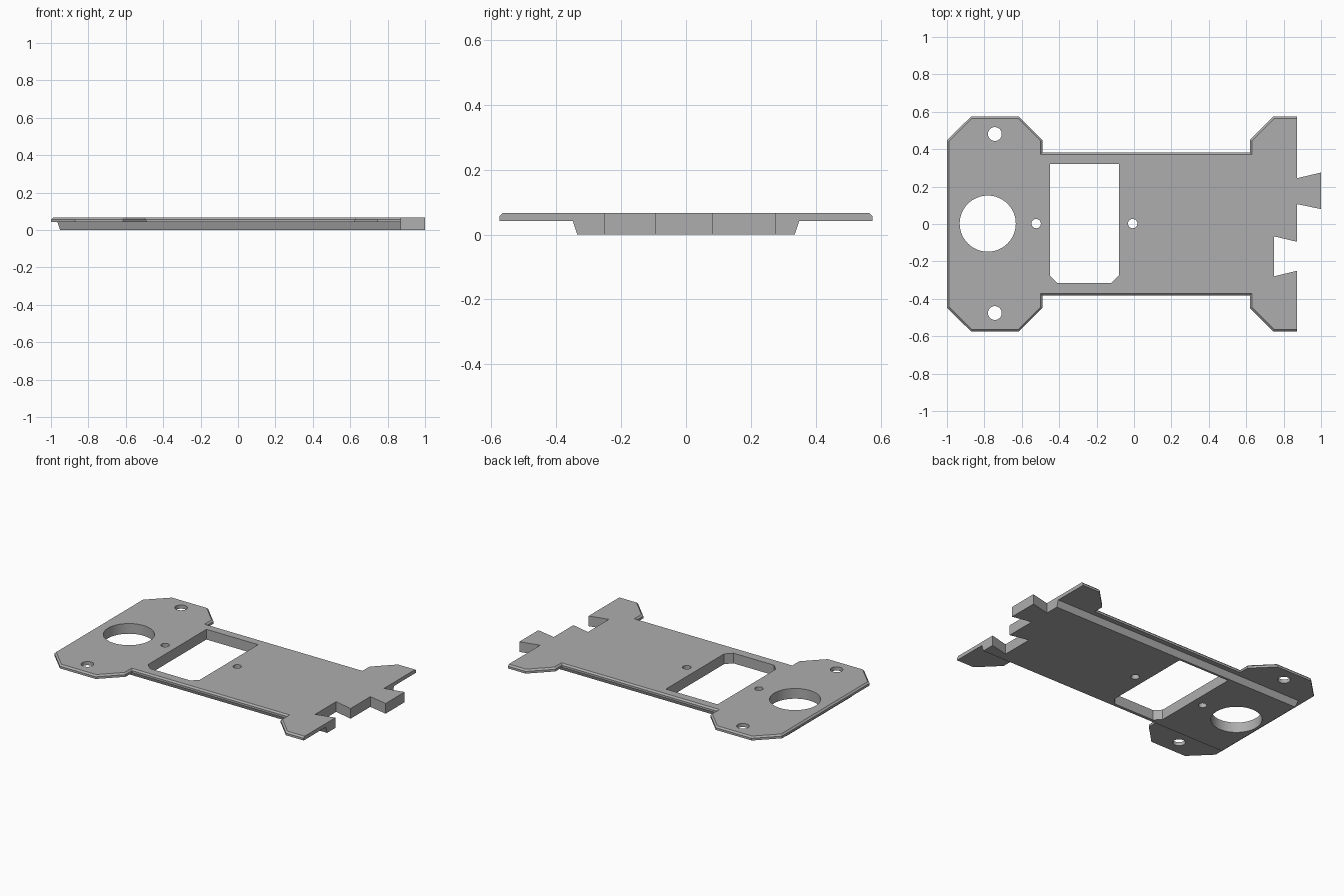
import bpy
import bmesh
import math
from mathutils import Vector
from mathutils.geometry import intersect_line_line_2d  # noqa: F401

old = bpy.data.objects.get("Cube")
if old:
    bpy.data.objects.remove(old, do_unlink=True)

grey = bpy.data.materials.new("plain grey")
grey.use_nodes = True
colour = (0.42, 0.42, 0.42, 1)
grey.diffuse_color = colour
grey.node_tree.nodes["Principled BSDF"].inputs["Base Color"].default_value = colour


def inset(points, d):
    """Move every edge of a counter-clockwise outline inward by d."""
    result = []
    for i, p in enumerate(points):
        p = Vector(p)
        a = (p - Vector(points[i - 1])).normalized()
        b = (Vector(points[(i + 1) % len(points)]) - p).normalized()
        n, m = Vector((-a.y, a.x)), Vector((-b.y, b.x))
        result.append(p + (n + m) * (d / (1 + n.dot(m))))
    return result


def loft(name, layers):
    """Closed solid through outlines at rising heights: (z, points)."""
    bm = bmesh.new()
    rings = [[bm.verts.new((p[0], p[1], z)) for p in pts] for z, pts in layers]
    count = len(rings[0])
    bm.faces.new(rings[0][::-1])
    bm.faces.new(rings[-1])
    for low, high in zip(rings, rings[1:]):
        for i in range(count):
            j = (i + 1) % count
            bm.faces.new((low[i], low[j], high[j], high[i]))
    bmesh.ops.recalc_face_normals(bm, faces=bm.faces)
    mesh = bpy.data.meshes.new(name)
    bm.to_mesh(mesh)
    bm.free()
    mesh.materials.append(grey)
    obj = bpy.data.objects.new(name, mesh)
    bpy.context.collection.objects.link(obj)
    return obj


def cutter(name, points):
    return loft(name, [(-0.1, points), (0.2, points)])


def circle(x, y, r, sides):
    return [(x + r * math.cos(math.tau * i / sides), y + r * math.sin(math.tau * i / sides))
            for i in range(sides)]


def combine(target, tool, operation):
    mod = target.modifiers.new(operation.title(), "BOOLEAN")
    mod.operation = operation
    mod.solver = "EXACT"
    mod.object = tool
    graph = bpy.context.evaluated_depsgraph_get()
    mesh = bpy.data.meshes.new_from_object(target.evaluated_get(graph))
    target.modifiers.clear()
    target.data = mesh
    bpy.data.objects.remove(tool, do_unlink=True)


# Thin plate with flared ends and a chamfered upper rim
half = [(-1, 0.447), (-0.872, 0.574), (-0.615, 0.574), (-0.49, 0.449), (-0.49, 0.382),
        (0.62, 0.382), (0.62, 0.449), (0.745, 0.574), (1.2, 0.574)]
outline = [(x, -y) for x, y in half] + half[::-1]
plate = loft("base_plate", [(0.042, outline), (0.056, outline), (0.066, inset(outline, 0.01))])

# Thick core beneath the plate with sloping sides
core_top = [(-0.965, -0.349), (1.2, -0.349), (1.2, 0.349), (-0.965, 0.349)]
core = loft("core", [(0, inset(core_top, 0.014)), (0.042, core_top), (0.05, core_top)])
combine(plate, core, "UNION")

# Right end: dovetail tab and matching socket
end = [(0.872, -0.8), (1.4, -0.8), (1.4, 0.8), (0.872, 0.8), (0.872, 0.245), (1, 0.275),
       (1, 0.08), (0.872, 0.106), (0.872, -0.095), (0.748, -0.066), (0.748, -0.28), (0.872, -0.25)]
combine(plate, cutter("end_cutter", end), "DIFFERENCE")

# Rectangular window with two clipped corners
window = [(-0.41, -0.315), (-0.12, -0.315), (-0.08, -0.275), (-0.08, 0.32),
          (-0.45, 0.32), (-0.45, -0.275)]
combine(plate, cutter("window_cutter", window), "DIFFERENCE")

# Large bore, mounting holes and pin holes
for x, y, r, sides in [(-0.782, 0.002, 0.15, 64), (-0.744, 0.481, 0.037, 32),
                       (-0.744, -0.476, 0.037, 32), (-0.523, 0.002, 0.025, 24),
                       (-0.007, 0.002, 0.025, 24)]:
    combine(plate, cutter("hole_cutter", circle(x, y, r, sides)), "DIFFERENCE")

# Smooth the bores, keep every other edge sharp
bpy.ops.object.select_all(action="DESELECT")
plate.select_set(True)
bpy.context.view_layer.objects.active = plate
bpy.ops.object.shade_smooth_by_angle(angle=math.radians(25))
